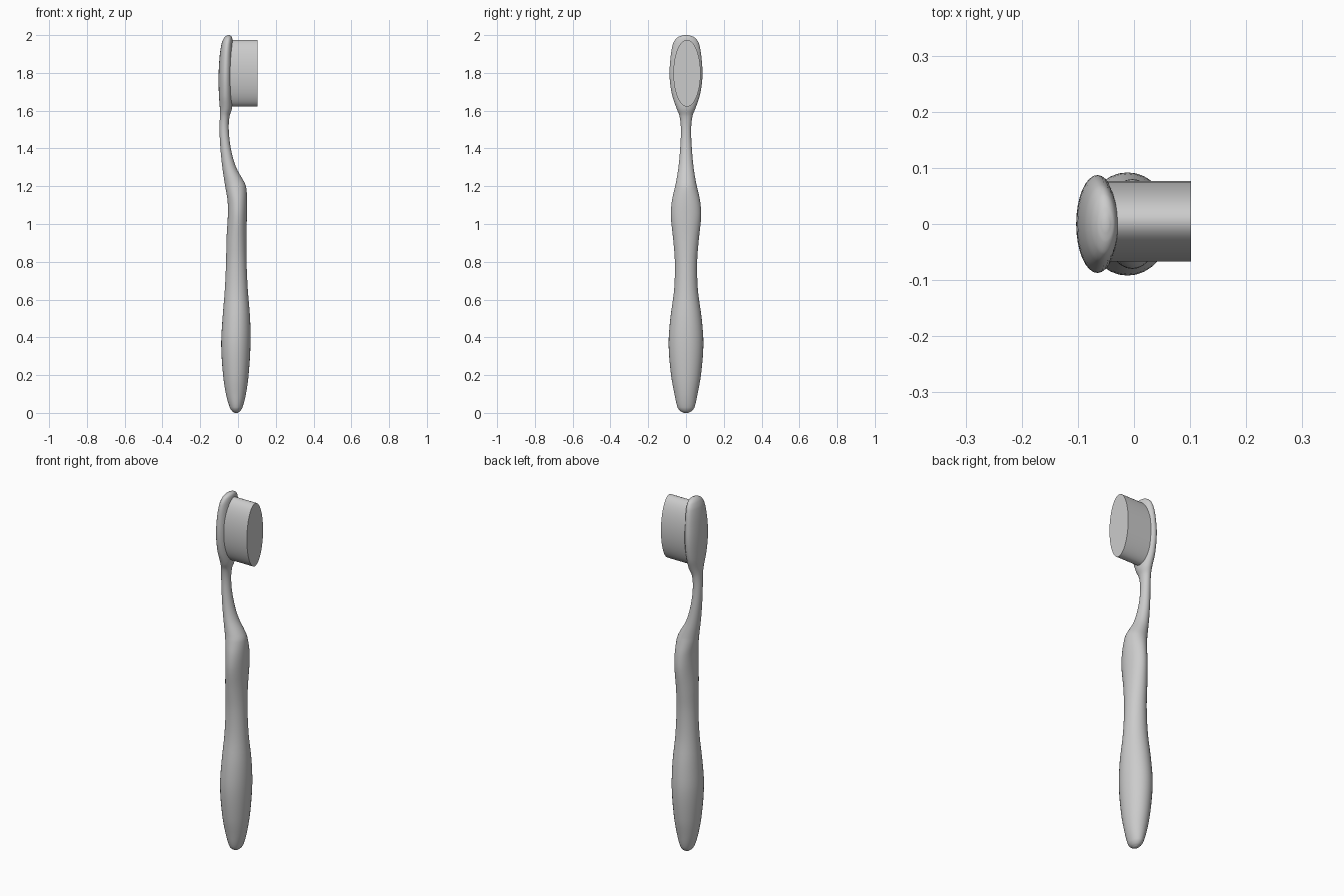
import bpy, bmesh, math

if "Cube" in bpy.data.objects:
    bpy.data.objects.remove(bpy.data.objects["Cube"])

SIDES = 32


def loft(name, rings):
    """Skin a list of closed rings and cap both ends."""
    bm = bmesh.new()
    loops = [[bm.verts.new(p) for p in ring] for ring in rings]
    n = len(loops[0])
    for a, b in zip(loops, loops[1:]):
        for i in range(n):
            j = (i + 1) % n
            bm.faces.new((a[i], a[j], b[j], b[i]))
    bm.faces.new(loops[0][::-1])
    bm.faces.new(loops[-1])
    bmesh.ops.recalc_face_normals(bm, faces=bm.faces)
    mesh = bpy.data.meshes.new(name)
    bm.to_mesh(mesh)
    bm.free()
    ob = bpy.data.objects.new(name, mesh)
    bpy.context.collection.objects.link(ob)
    bpy.ops.object.select_all(action='DESELECT')
    bpy.context.view_layer.objects.active = ob
    ob.select_set(True)
    bpy.ops.object.shade_smooth_by_angle(angle=math.radians(40))
    return ob


def smooth_rows(rows, steps=4):
    """Interpolate rows with a non-uniform cubic along the first column (z)."""
    def slope(i, c):
        a, b = rows[max(i - 1, 0)], rows[min(i + 1, len(rows) - 1)]
        return (b[c] - a[c]) / (b[0] - a[0])
    out = []
    for i in range(len(rows) - 1):
        p, q = rows[i], rows[i + 1]
        h = q[0] - p[0]
        for s in range(steps):
            t = s / steps
            row = [p[0] + h * t]
            for c in (1, 2, 3):
                row.append((2*t**3 - 3*t**2 + 1) * p[c] + (t**3 - 2*t**2 + t) * h * slope(i, c)
                           + (3*t**2 - 2*t**3) * q[c] + (t**3 - t**2) * h * slope(i + 1, c))
            out.append(row)
    return out + [list(rows[-1])]


def section(z, x0, x1, w):
    cx, rx = (x0 + x1) / 2, (x1 - x0) / 2
    return [(cx + rx * math.cos(a), w * math.sin(a), z)
            for a in (2 * math.pi * i / SIDES for i in range(SIDES))]


# Handle, neck and head: z, back x, front x, half width
body = [
    (0.0, -0.018, -0.002, 0.012), (0.01, -0.032, 0.012, 0.030),
    (0.03, -0.044, 0.024, 0.045), (0.10, -0.064, 0.042, 0.061),
    (0.20, -0.079, 0.056, 0.079), (0.36, -0.089, 0.066, 0.092),
    (0.50, -0.082, 0.064, 0.083), (0.65, -0.070, 0.052, 0.063),
    (0.80, -0.063, 0.045, 0.059), (0.92, -0.061, 0.044, 0.068),
    (1.04, -0.054, 0.047, 0.080), (1.12, -0.055, 0.048, 0.075),
    (1.19, -0.066, 0.044, 0.060), (1.22, -0.071, 0.034, 0.053),
    (1.30, -0.083, -0.010, 0.040), (1.40, -0.093, -0.038, 0.031),
    (1.50, -0.098, -0.049, 0.027), (1.57, -0.096, -0.045, 0.034),
    (1.61, -0.096, -0.032, 0.049), (1.68, -0.101, -0.029, 0.073),
    (1.78, -0.103, -0.028, 0.087), (1.88, -0.098, -0.028, 0.082),
    (1.95, -0.088, -0.028, 0.070), (1.98, -0.077, -0.030, 0.054),
    (1.994, -0.066, -0.035, 0.033), (2.0, -0.055, -0.045, 0.010),
]
loft("handle_and_head", [section(*r) for r in smooth_rows(body)])

# Bristle block: oval prism facing +x, sunk slightly into the head
loft("bristle_block", [[(x, 0.005 + 0.072 * math.cos(a), 1.798 + 0.177 * math.sin(a))
                        for a in (2 * math.pi * i / 48 for i in range(48))]
                       for x in (-0.045, 0.102)])
